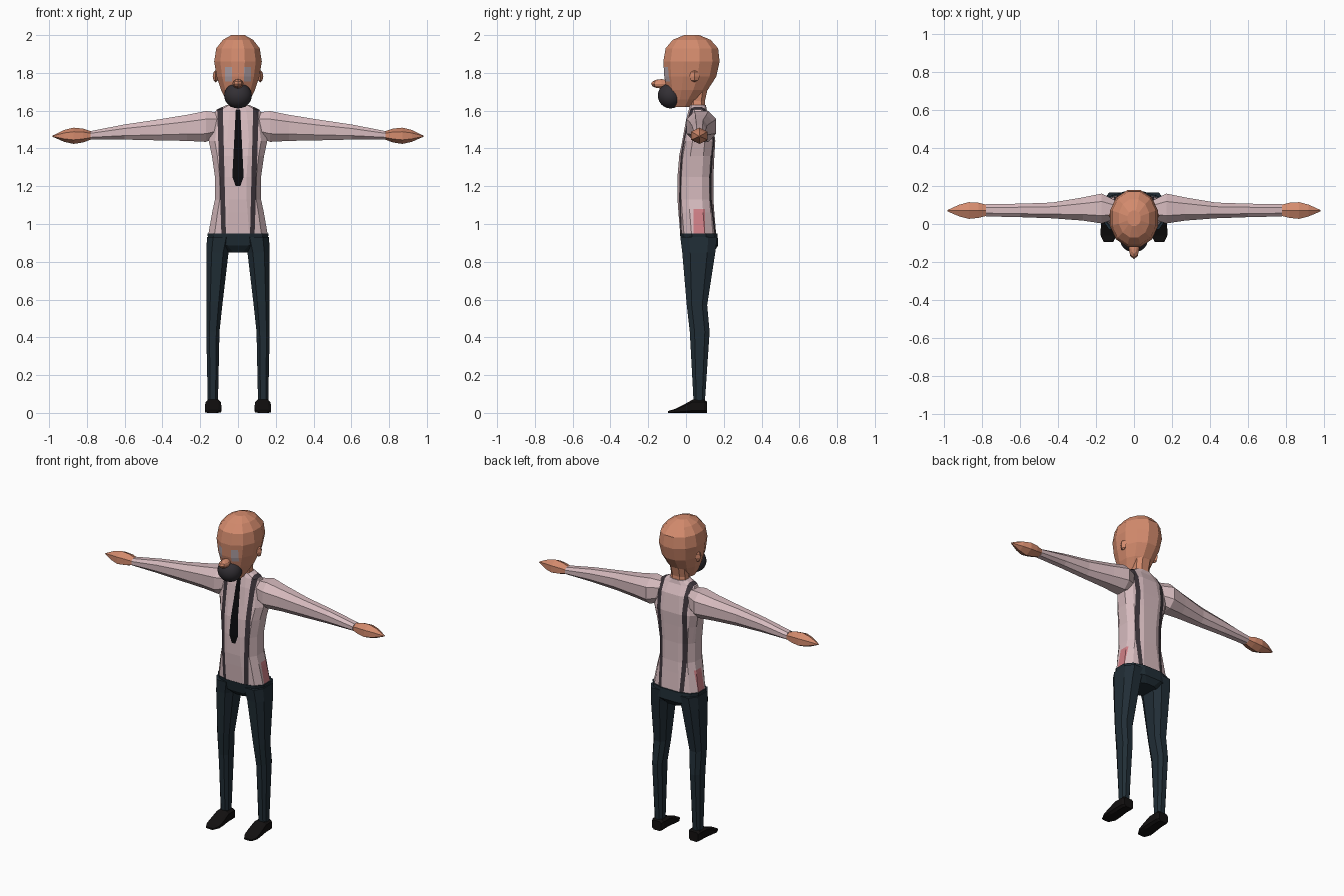
import bpy, bmesh, math
from mathutils import Vector

cube = bpy.data.objects.get("Cube")
if cube:
    bpy.data.objects.remove(cube, do_unlink=True)


def material(name, r, g, b):
    m = bpy.data.materials.new(name)
    m.diffuse_color = (r, g, b, 1)
    m.use_nodes = True
    bsdf = m.node_tree.nodes["Principled BSDF"]
    bsdf.inputs["Base Color"].default_value = (r, g, b, 1)
    bsdf.inputs["Roughness"].default_value = 0.9
    return m


skin = material("skin", .66, .26, .155)
shirt = material("shirt", .68, .50, .52)
cloth = material("trouser cloth", .015, .027, .037)
leather = material("shoe leather", .006, .005, .005)
tie_black = material("tie black", .003, .003, .004)
strap_grey = material("strap grey", .045, .034, .042)
beard_grey = material("beard grey", .033, .029, .035)
eye_grey = material("eye grey", .46, .38, .41)
red = material("pocket red", .62, .21, .235)


def finish(name, bm, mats):
    bmesh.ops.recalc_face_normals(bm, faces=bm.faces)
    mesh = bpy.data.meshes.new(name)
    bm.to_mesh(mesh)
    bm.free()
    for m in mats:
        mesh.materials.append(m)
    ob = bpy.data.objects.new(name, mesh)
    bpy.context.collection.objects.link(ob)
    return ob


def loft(rings, axis="z", sides=8, power=.75, side=1):
    """Skin rings (position, a min, a max, b min, b max) along an axis."""
    angles = [(i + .5) * math.tau / sides for i in range(sides)]
    shape = [[math.copysign(abs(f(t)) ** power, f(t)) for t in angles]
             for f in (math.cos, math.sin)]
    us, vs = [[c / max(row) for c in row] for row in shape]
    bm = bmesh.new()
    loops = []
    for p, a0, a1, b0, b1 in rings:
        loop = []
        for u, v in zip(us, vs):
            a, b = (a0 + a1 + u * (a1 - a0)) / 2, (b0 + b1 + v * (b1 - b0)) / 2
            x, y, z = {"z": (a, b, p), "x": (p, a, b), "y": (a, p, b)}[axis]
            loop.append(bm.verts.new((x * side, y, z)))
        loops.append(loop)
    for low, high in zip(loops, loops[1:]):
        for i in range(sides):
            j = (i + 1) % sides
            bm.faces.new((low[i], low[j], high[j], high[i]))
    bm.faces.new(loops[0])
    bm.faces.new(loops[-1])
    bmesh.ops.recalc_face_normals(bm, faces=bm.faces)
    return bm


def cut(bm, point, normal):
    geom = bm.verts[:] + bm.edges[:] + bm.faces[:]
    bmesh.ops.bisect_plane(bm, geom=geom, plane_co=point, plane_no=normal, dist=1e-5)


def cut_line(bm, x0, z0, x1, z1):
    """Cut along a line of the front, on both sides of the middle."""
    for s in (1, -1):
        cut(bm, (s * x0, 0, z0), Vector((z1 - z0, 0, -s * (x1 - x0))).normalized())


def paint(bm, index, rule):
    bm.normal_update()
    for f in bm.faces:
        if rule(f.calc_center_median(), f.normal):
            f.material_index = index


def ball(name, mat, centre, scale, segments, rings):
    bm = bmesh.new()
    bmesh.ops.create_uvsphere(bm, u_segments=segments, v_segments=rings, radius=1)
    for v in bm.verts:
        v.co = Vector(centre) + Vector(a * b for a, b in zip(v.co, scale))
    return finish(name, bm, [mat])


def wide(rows):
    return [(z, -w, w, y0, y1) for z, w, y0, y1 in rows]


# Shirt body with painted straps, tie and hip patches
bm = loft(wide([(.94, .158, -.03, .16), (1.06, .137, -.04, .15),
                (1.13, .122, -.045, .145), (1.25, .122, -.045, .145),
                (1.36, .138, -.036, .15), (1.44, .155, -.02, .155),
                (1.55, .135, 0, .14), (1.605, .115, .015, .11),
                (1.63, .06, .02, .105)]), sides=12)
STRAP = ((.064, .088), (.08, .11))
for low, high in zip(*STRAP):
    cut_line(bm, low, .95, high, 1.6)
cut_line(bm, .03, 1.25, .012, 1.6)
cut_line(bm, .03, 1.25, .012, 1.2)
cut(bm, (0, 0, 1.2), (0, 0, 1))
cut(bm, (0, 0, 1.25), (0, 0, 1))
cut(bm, (0, 0, 1.08), (0, 0, 1))
for y in (.04, .1):
    cut(bm, (0, y, 0), (0, 1, 0))


def on_strap(c, n):
    t = (c.z - .95) / .65
    lo, hi = [a + (b - a) * t for a, b in zip(*STRAP)]
    return lo < abs(c.x) < hi and n.z > -.9


def on_tie(c, n):
    half = .03 - .018 * (c.z - 1.25) / .35 if c.z > 1.25 else .012 + .36 * (c.z - 1.2)
    return n.y < -.5 and 1.2 < c.z < 1.61 and abs(c.x) < half


paint(bm, 1, on_strap)
paint(bm, 2, on_tie)
paint(bm, 3, lambda c, n: abs(n.x) > .6 and .04 < c.y < .1 and c.z < 1.08)
finish("shirt_body", bm, [shirt, strap_grey, tie_black, red])

# Neck and head with painted eyes
finish("neck", loft(wide([(1.58, .06, .02, .105), (1.65, .048, .02, .1),
                          (1.74, .055, .01, .12)])), [skin])
bm = loft(wide([(1.62, .04, -.07, .03), (1.66, .065, -.09, .07),
                (1.71, .09, -.1, .115), (1.78, .113, -.115, .16),
                (1.86, .126, -.12, .178), (1.93, .115, -.108, .17),
                (1.975, .08, -.07, .13), (2, .035, -.01, .07)]),
          sides=12, power=.95)
for x in (.032, .068):
    cut_line(bm, x, 1.7, x, 1.9)
for z in (1.755, 1.83):
    cut(bm, (0, 0, z), (0, 0, 1))
paint(bm, 1, lambda c, n: n.y < -.2 and .032 < abs(c.x) < .068 and 1.755 < c.z < 1.83)
finish("head", bm, [skin, eye_grey])

ball("nose", skin, (0, -.13, 1.742), (.028, .055, .025), 8, 6)
beard = ball("beard", beard_grey, (0, -.082, 1.68), (.073, .067, .068), 24, 16)
for p in beard.data.polygons:
    p.use_smooth = True

# Hips
finish("hips", loft(wide([(.85, .07, .01, .145), (.885, .15, -.02, .17),
                          (.95, .163, -.033, .167)]), sides=12), [cloth])

# Limbs, ears and shoes on both sides
for label, s in (("left", 1), ("right", -1)):
    finish(label + "_sleeve", loft([
        (.1, .025, .125, 1.46, 1.59), (.17, .003, .16, 1.435, 1.598),
        (.27, .018, .14, 1.44, 1.578), (.43, .03, .113, 1.443, 1.552),
        (.6, .036, .107, 1.447, 1.527), (.78, .04, .105, 1.447, 1.492)],
        "x", 8, .85, s), [shirt])
    finish(label + "_hand", loft([
        (.77, .045, .1, 1.45, 1.488), (.82, .032, .112, 1.432, 1.505),
        (.87, .027, .115, 1.424, 1.51), (.92, .04, .102, 1.435, 1.498),
        (.982, .066, .074, 1.462, 1.468)], "x", 6, 1, s), [skin])
    finish(label + "_trouser_leg", loft([
        (.06, .106, .16, .04, .1), (.43, .098, .168, .02, .125),
        (.57, .083, .168, .004, .112), (.85, .05, .168, -.02, .155),
        (.93, .03, .164, -.03, .165)], "z", 8, .75, s), [cloth])
    finish(label + "_shoe", loft([
        (.11, .098, .162, 0, .06), (.095, .09, .17, 0, .07),
        (.035, .09, .172, 0, .07), (-.015, .088, .175, 0, .042),
        (-.06, .09, .176, 0, .02), (-.095, .11, .16, 0, .01)],
        "y", 8, .5, s), [leather])
    ball(label + "_ear", skin, (s * .118, .045, 1.782), (.016, .027, .032), 4, 4)
